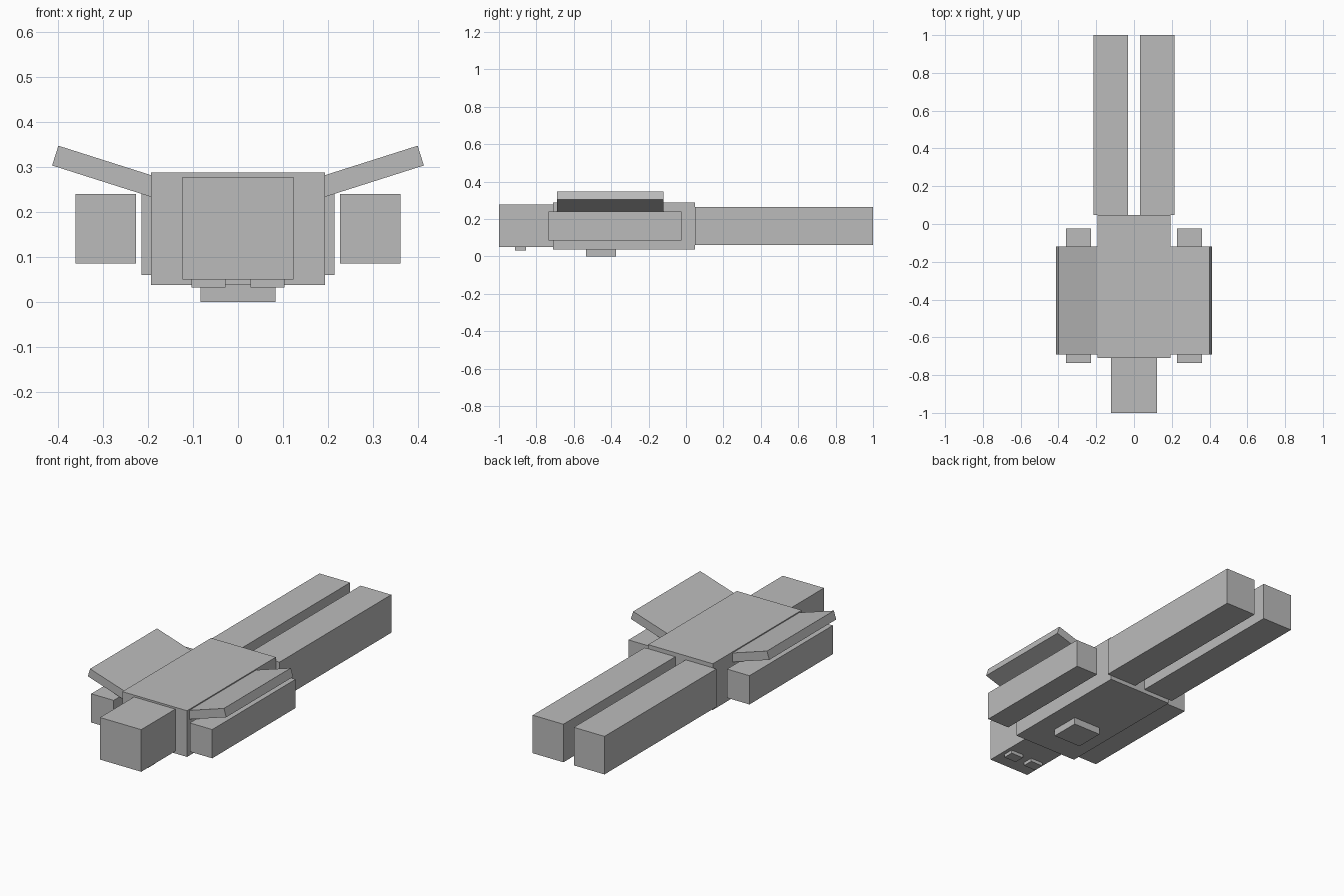
import bpy
import math
from mathutils import Matrix, Vector

cube = bpy.data.objects.get("Cube")
if cube:
    bpy.data.objects.remove(cube, do_unlink=True)

grey = bpy.data.materials.new("plain_grey")
grey.use_nodes = True
colour = (0.5, 0.5, 0.5, 1)
grey.diffuse_color = colour
grey.node_tree.nodes["Principled BSDF"].inputs["Base Color"].default_value = colour


def box(name, low, high, tilt=0.0):
    """Box between two corners, tilted around its own y axis."""
    low, high = Vector(low), Vector(high)
    centre, size = (low + high) / 2, high - low
    bpy.ops.mesh.primitive_cube_add(size=1)
    obj = bpy.context.object
    obj.name = obj.data.name = name
    obj.data.transform(Matrix.Translation(centre)
                       @ Matrix.Rotation(tilt, 4, "Y")
                       @ Matrix.Diagonal((*size, 1)))
    obj.data.materials.append(grey)
    return obj


def pair(name, low, high, tilt=0.0):
    """Left part and its mirrored right twin."""
    box("left_" + name, low, high, tilt)
    box("right_" + name, (-high[0], low[1], low[2]),
        (-low[0], high[1], high[2]), -tilt)


# Body and head
box("torso", (-0.193, -0.71, 0.038), (0.193, 0.047, 0.287))
box("head", (-0.123, -1.0, 0.05), (0.123, -0.71, 0.277))
box("chest_plate", (-0.083, -0.535, 0.0), (0.083, -0.375, 0.038))

# Limbs and eyes
pair("leg", (0.031, 0.047, 0.06), (0.214, 1.0, 0.265))
pair("arm", (0.227, -0.735, 0.085), (0.361, -0.025, 0.24))
pair("eye", (0.028, -0.913, 0.032), (0.103, -0.855, 0.05))

# Upswept wings, rooted inside the torso
slope = math.atan(0.318)
length, thick = 0.24, 0.046
tip = Vector((0.406, 0, 0.325))
mid = tip - Vector((math.cos(slope), 0, math.sin(slope))) * length / 2
half = Vector((length / 2, 0, thick / 2))
low, high = mid - half, mid + half
pair("wing", (low.x, -0.69, low.z), (high.x, -0.12, high.z), -slope)
